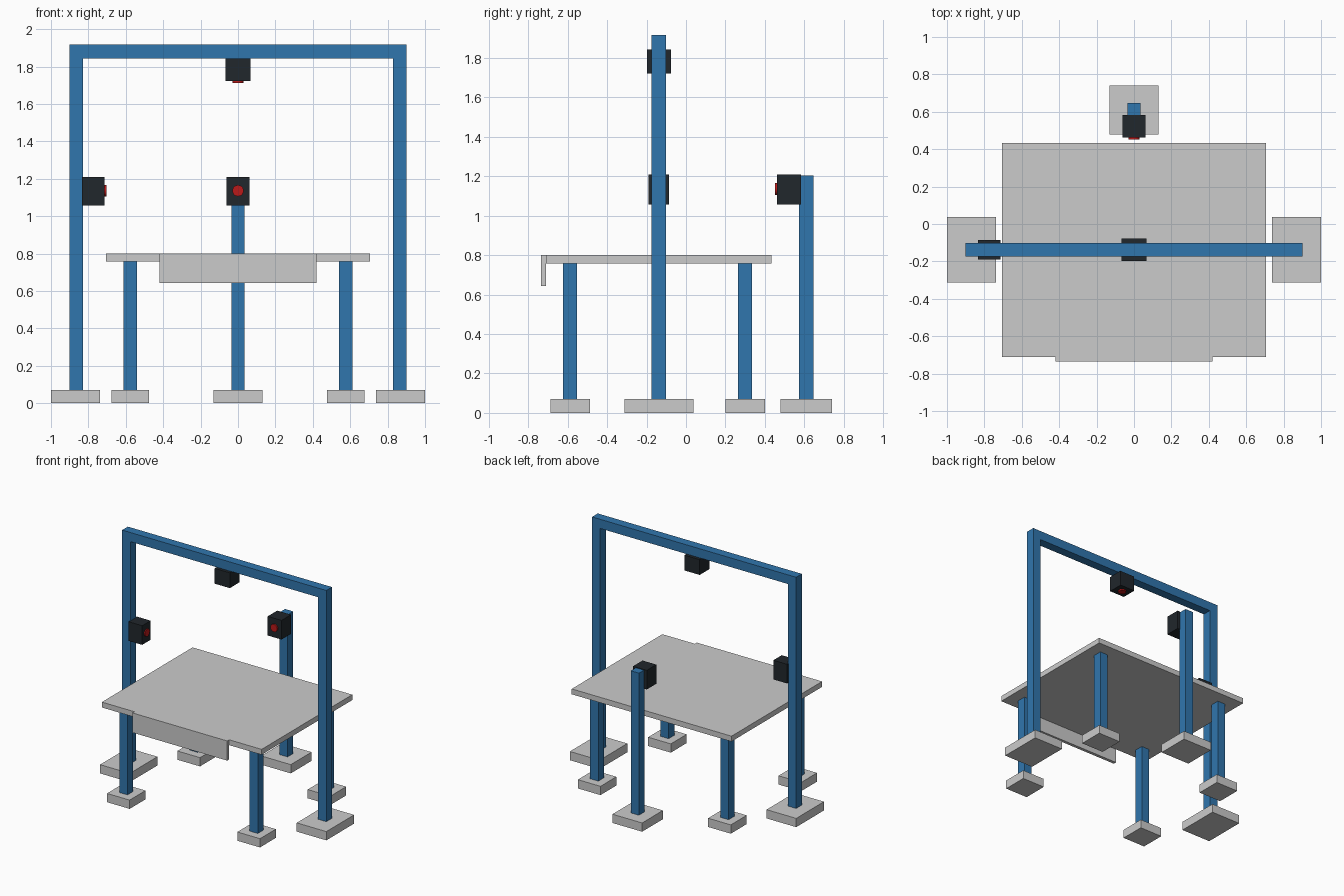
import bpy
from math import pi

if "Cube" in bpy.data.objects:
    bpy.data.objects.remove(bpy.data.objects["Cube"])


def material(name, color):
    m = bpy.data.materials.new(name)
    m.diffuse_color = (*color, 1)
    m.use_nodes = True
    m.node_tree.nodes["Principled BSDF"].inputs["Base Color"].default_value = m.diffuse_color
    return m


BLUE = material("blue_paint", (0.03, 0.18, 0.42))
BLACK = material("black_housing", (0.015, 0.02, 0.025))
RED = material("red_lens", (0.5, 0.01, 0.01))


def box(name, x, y, z, mat=None):
    """Box spanning the (min, max) pairs x, y, z."""
    bpy.ops.mesh.primitive_cube_add(size=1, location=[sum(r) / 2 for r in (x, y, z)])
    o = bpy.context.object
    o.name = name
    o.scale = [r[1] - r[0] for r in (x, y, z)]
    bpy.ops.object.transform_apply(location=False, rotation=False, scale=True)
    if mat:
        o.data.materials.append(mat)
    return o


def around(c, half):
    return (c - half, c + half)


def lens(name, loc, rot):
    bpy.ops.mesh.primitive_cylinder_add(vertices=32, radius=0.03, depth=0.02,
                                        location=loc, rotation=rot)
    o = bpy.context.object
    o.name = name
    o.data.materials.append(RED)
    bpy.ops.object.shade_smooth_by_angle()


BASE_H = 0.07    # thickness of every foot pad
TUBE = 0.036     # half width of the square tube
GANTRY_Y = -0.138

# Table top and front plate
box("table_top", (-0.706, 0.706), (-0.71, 0.434), (0.757, 0.8))
box("front_plate", (-0.419, 0.419), (-0.735, -0.71), (0.643, 0.8))

# Table legs with foot pads, gantry posts with bases
for side, s in (("left", -1), ("right", 1)):
    for end, y in (("front", -0.588), ("back", 0.3)):
        x = s * 0.576
        box(f"table_leg_{end}_{side}", around(x, TUBE), around(y, TUBE), (BASE_H, 0.757), BLUE)
        box(f"table_foot_{end}_{side}", around(x, 0.1), around(y, 0.1), (0, BASE_H))
    box(f"gantry_post_{side}", around(s * 0.866, TUBE), around(GANTRY_Y, TUBE),
        (BASE_H, 1.844), BLUE)
    box(f"gantry_base_{side}", around(s * 0.869, 0.131), around(GANTRY_Y, 0.175), (0, BASE_H))

# Gantry beam
box("gantry_beam", (-0.902, 0.902), around(GANTRY_Y, TUBE), (1.844, 1.917), BLUE)

# Rear sensor post
box("rear_post", around(0, TUBE), around(0.61, TUBE), (BASE_H, 1.205), BLUE)
box("rear_base", around(0, 0.131), around(0.61, 0.131), (0, BASE_H))

# Camera housings
box("top_camera", around(0, 0.067), around(GANTRY_Y, 0.061), (1.722, 1.844), BLACK)
box("left_camera", (-0.834, -0.713), around(GANTRY_Y, 0.053), (1.057, 1.21), BLACK)
box("rear_camera", around(0, 0.061), (0.462, 0.582), (1.057, 1.21), BLACK)

# Lenses
lens("top_lens", (0, GANTRY_Y, 1.722), (0, 0, 0))
lens("left_lens", (-0.714, GANTRY_Y, 1.136), (0, pi / 2, 0))
lens("rear_lens", (0, 0.461, 1.136), (pi / 2, 0, 0))
